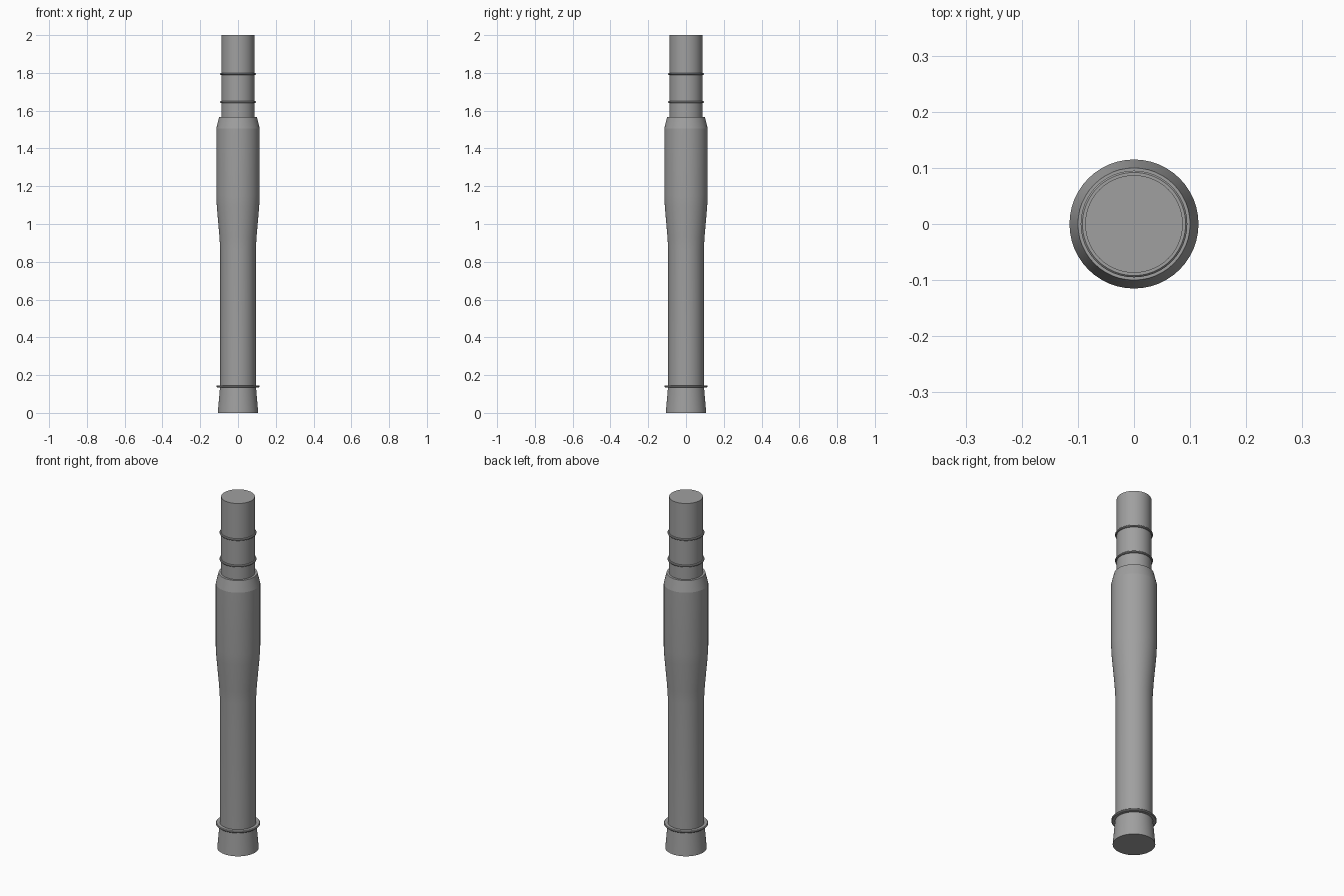
import bpy, bmesh
from math import radians, tau
from mathutils import Matrix

SIDES = 48

default = bpy.data.objects.get("Cube")
if default:
    bpy.data.objects.remove(default, do_unlink=True)

grey = bpy.data.materials.new("plain_grey")
grey.use_nodes = True
colour = (0.35, 0.35, 0.35, 1)
grey.diffuse_color = colour
grey.node_tree.nodes["Principled BSDF"].inputs["Base Color"].default_value = colour


def lathe(name, profile, closed=False):
    """Turn a (radius, height) profile around z; open ends get flat caps."""
    bm = bmesh.new()
    rings = []
    for r, z in profile:
        ring = bmesh.ops.create_circle(bm, segments=SIDES, radius=r,
                                       matrix=Matrix.Translation((0, 0, z)))
        rings.append(ring["verts"])
    pairs = list(zip(rings, rings[1:]))
    if closed:
        pairs.append((rings[-1], rings[0]))
    for low, high in pairs:
        for i in range(SIDES):
            j = (i + 1) % SIDES
            bm.faces.new((low[i], low[j], high[j], high[i]))
    if not closed:
        bm.faces.new(rings[0])
        bm.faces.new(rings[-1])
    bmesh.ops.recalc_face_normals(bm, faces=bm.faces)
    mesh = bpy.data.meshes.new(name)
    bm.to_mesh(mesh)
    bm.free()
    mesh.materials.append(grey)
    ob = bpy.data.objects.new(name, mesh)
    bpy.context.collection.objects.link(ob)
    bpy.ops.object.select_all(action="DESELECT")
    ob.select_set(True)
    bpy.context.view_layer.objects.active = ob
    bpy.ops.object.shade_smooth_by_angle(angle=radians(12))
    return ob


def band(name, z, inner, outer, half):
    """Thin ring with a chamfered rim."""
    rim = outer - half * 0.6
    lathe(name, [(inner, z - half), (rim, z - half), (outer, z - half * 0.4),
                 (outer, z + half * 0.4), (rim, z + half), (inner, z + half)], True)


# Flared foot
lathe("foot", [(0.107, 0), (0.095, 0.14)])

# Main sleeve: straight grip, widening body, sloped shoulder
lathe("main_sleeve", [(0.094, 0.135), (0.094, 0.86), (0.098, 0.93), (0.112, 1.09),
                      (0.115, 1.15), (0.115, 1.505), (0.1, 1.567)])

# Upper tube
lathe("upper_tube", [(0.087, 1.55), (0.087, 2.0)])

# Thin bands
band("foot_band", 0.14, 0.09, 0.114, 0.006)
band("lower_neck_band", 1.645, 0.085, 0.095, 0.005)
band("upper_neck_band", 1.795, 0.085, 0.095, 0.005)
